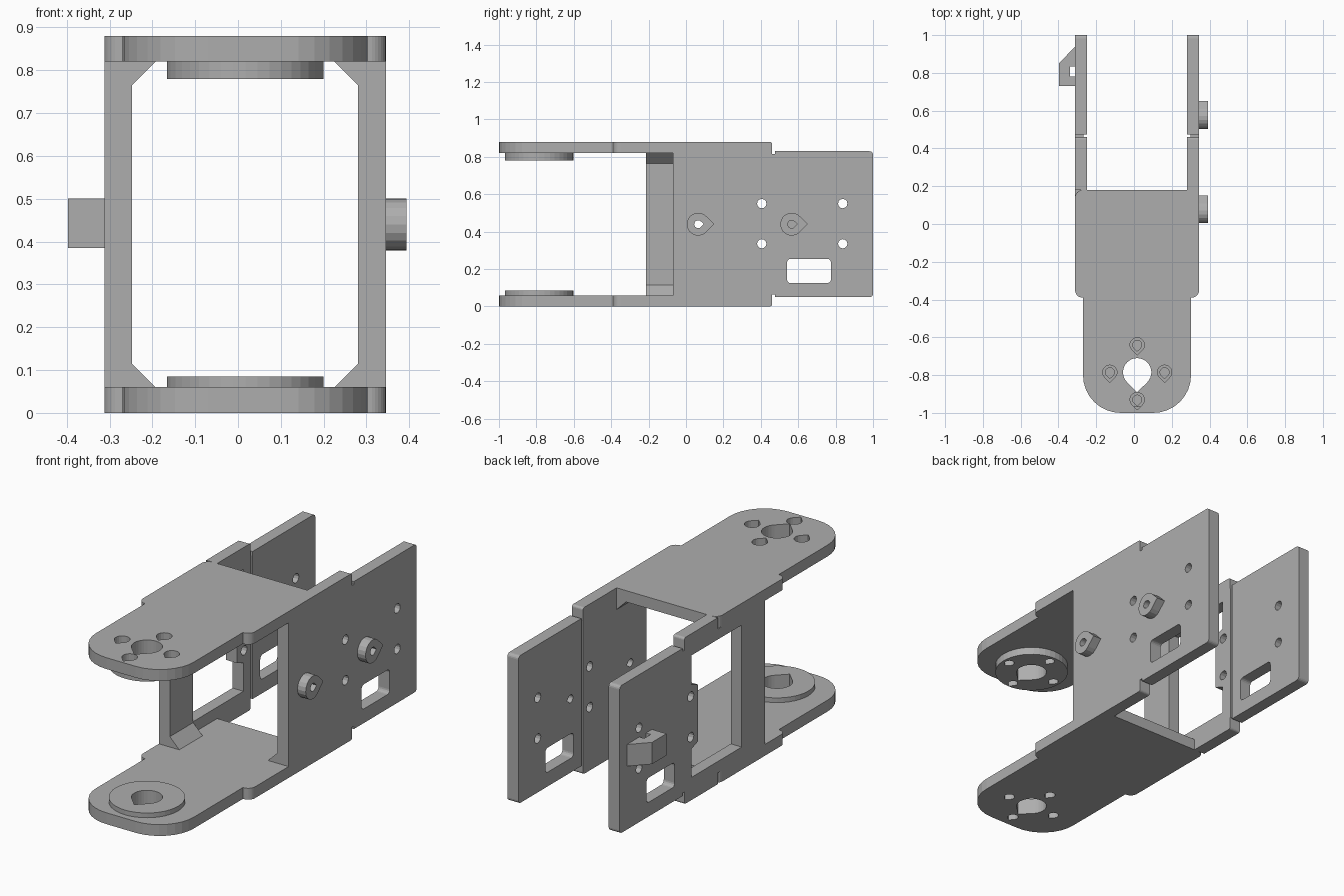
import bpy
import bmesh
from math import cos, sin, pi, radians
from mathutils import Vector

if "Cube" in bpy.data.objects:
    bpy.data.objects.remove(bpy.data.objects["Cube"])

grey = bpy.data.materials.new("matte_grey")
grey.use_nodes = True
COLOR = (0.42, 0.42, 0.42, 1)
grey.diffuse_color = COLOR
grey.node_tree.nodes["Principled BSDF"].inputs["Base Color"].default_value = COLOR

MAP = {"x": lambda a, b, h: (h, a, b),
       "y": lambda a, b, h: (a, h, b),
       "z": lambda a, b, h: (a, b, h)}


def prism(name, pts, axis, lo, hi):
    """Extrude a flat outline along an axis."""
    bm = bmesh.new()
    face = bm.faces.new([bm.verts.new(MAP[axis](a, b, lo)) for a, b in pts])
    new = bmesh.ops.extrude_face_region(bm, geom=[face])["geom"]
    bmesh.ops.translate(bm, vec=MAP[axis](0, 0, hi - lo),
                        verts=[v for v in new if isinstance(v, bmesh.types.BMVert)])
    bmesh.ops.recalc_face_normals(bm, faces=bm.faces)
    mesh = bpy.data.meshes.new(name)
    bm.to_mesh(mesh)
    bm.free()
    mesh.materials.append(grey)
    obj = bpy.data.objects.new(name, mesh)
    bpy.context.collection.objects.link(obj)
    return obj


def rect(a0, b0, a1, b1):
    return [(a0, b0), (a1, b0), (a1, b1), (a0, b1)]


def circle(a, b, r, n=40):
    return [(a + r * cos(2 * pi * i / n), b + r * sin(2 * pi * i / n)) for i in range(n)]


def teardrop(a, b, r, direction, n=14):
    """Circle drawn out to a right-angled tip in the given direction."""
    d = radians(direction)
    pts = [(a + r * cos(d + t), b + r * sin(d + t))
           for t in (pi / 4 + 1.5 * pi * i / n for i in range(n + 1))]
    return pts + [(a + r * 1.41 * cos(d), b + r * 1.41 * sin(d))]


def rounded(corners, n=8):
    """Fillet the square corners of an outline given as (a, b, radius)."""
    out = []
    for i, (a, b, r) in enumerate(corners):
        p = Vector((a, b))
        if r == 0:
            out.append((a, b))
            continue
        u = (Vector(corners[i - 1][:2]) - p).normalized()
        v = (Vector(corners[(i + 1) % len(corners)][:2]) - p).normalized()
        c = p + (u + v) * r
        for k in range(n + 1):
            t = k / n * pi / 2
            out.append(tuple(c - v * r * cos(t) - u * r * sin(t)))
    return out


def cut(obj, cutters):
    """Subtract each cutter, hiding it afterwards."""
    for args in cutters:
        tool = prism(obj.name + "_cutter", *args)
        tool.hide_render = True
        tool.hide_viewport = True
        mod = obj.modifiers.new("cut", "BOOLEAN")
        mod.operation = "DIFFERENCE"
        mod.solver = "EXACT"
        mod.object = tool


MID, HEIGHT, THICK = 0.44, 0.88, 0.06
OUT_R, IN_R, OUT_L, IN_L = 0.345, 0.28, -0.312, -0.248
CX, CY = 0.017, -0.785
SCREWS = [(CX, CY + 0.145), (CX, CY - 0.145), (CX + 0.145, CY), (CX - 0.145, CY)]

# Horizontal arms with a rounded front end
arm = rounded([(OUT_L, 0.18, 0.04), (OUT_L, -0.39, 0.04), (-0.27, -0.39, 0), (-0.27, -1, 0.2),
               (0.302, -1, 0.2), (0.302, -0.39, 0), (OUT_R, -0.39, 0.04), (OUT_R, 0.18, 0)])
axle = teardrop(CX, CY, 0.075, -90, 24)
for name, lo, hi, b_lo, b_hi in (("bottom", 0, THICK, THICK, 0.085),
                                 ("top", HEIGHT - THICK, HEIGHT, 0.78, HEIGHT - THICK)):
    plate = prism(name + "_arm", arm, "z", lo, hi)
    boss = prism(name + "_boss", circle(CX, CY, 0.183), "z", b_lo, b_hi)
    size = 0.038 if name == "top" else 0.026
    cut(plate, [(axle, "z", lo - 0.1, hi + 0.1)]
        + [(teardrop(x, y, size, -90), "z", lo - 0.1, hi + 0.1) for x, y in SCREWS])
    cut(boss, [(axle, "z", b_lo - 0.1, b_hi + 0.1)])
    if name == "top":
        cut(boss, [(teardrop(x, y, 0.024, -90), "z", b_lo - 0.1, b_hi + 0.1)
                   for x, y in SCREWS])


def wall_outline(front):
    """Side wall: tall section between the arms, shorter panel behind."""
    top = HEIGHT - THICK
    lower = [(front, THICK, 0), (0.18, THICK, 0), (0.18, 0, 0), (0.46, 0, 0.012), (0.46, 0.065, 0),
             (0.475, 0.065, 0), (0.475, 0.05, 0), (1, 0.05, 0.018)]
    upper = [(a, HEIGHT - b, r) for a, b, r in reversed(lower)]
    return rounded(lower + upper, 4)


window = rounded([(a, b, 0.02) for a, b in rect(0.54, 0.125, 0.775, 0.255)], 4)
holes = [(circle(y, z, 0.025, 12)) for y in (0.405, 0.838) for z in (0.335, 0.55)]

# Right-hand side wall with two pegs
wall = prism("peg_side_wall", wall_outline(-0.07), "x", IN_R, OUT_R)
pegs = (0.065, 0.565)
bores = [teardrop(y, MID, 0.021, 0) for y in pegs]
cut(wall, [(p, "x", 0.2, 0.45) for p in [window] + holes + bores])
cut(wall, [(rect(0.461, -0.1, 0.475, 1), "x", 0.2, IN_R + 0.02)])
for y, bore in zip(pegs, bores):
    peg = prism("peg", teardrop(y, MID, 0.061, 0), "x", OUT_R, 0.393)
    cut(peg, [(bore, "x", 0.3, 0.45)])

# Opposite side wall with a large opening and a screw tab
wall = prism("hook_side_wall", wall_outline(-0.215), "x", OUT_L, IN_L)
opening = [(-0.02, 0.12), (0.4, 0.12), (0.4, 0.27), (0.345, 0.29), (0.345, 0.59),
           (0.4, 0.61), (0.4, 0.765), (-0.02, 0.765)]
cut(wall, [(p, "x", -0.45, -0.2) for p in [window, opening] + holes])
cut(wall, [(rect(0.461, -0.1, 0.475, 1), "x", IN_L - 0.02, -0.2)])

# Cable hook
hook = prism("cable_hook", [(OUT_L, 0.73), (-0.397, 0.73), (-0.397, 0.85), (OUT_L, 0.94)],
             "z", 0.385, 0.5)
cut(hook, [(rect(-0.34, 0.78, OUT_L + 0.01, 0.835), "z", 0.3, 0.6)])

# Corner gussets between walls and arms
for side, x, step, y0, y1 in (("hook", IN_L, 0.055, -0.215, -0.02), ("peg", IN_R, -0.055, -0.07, 0.18)):
    for level, z, dz in (("lower", THICK, 0.055), ("upper", HEIGHT - THICK, -0.055)):
        prism(f"{side}_{level}_gusset", [(x, z), (x + step, z), (x, z + dz)], "y", y0, y1)
